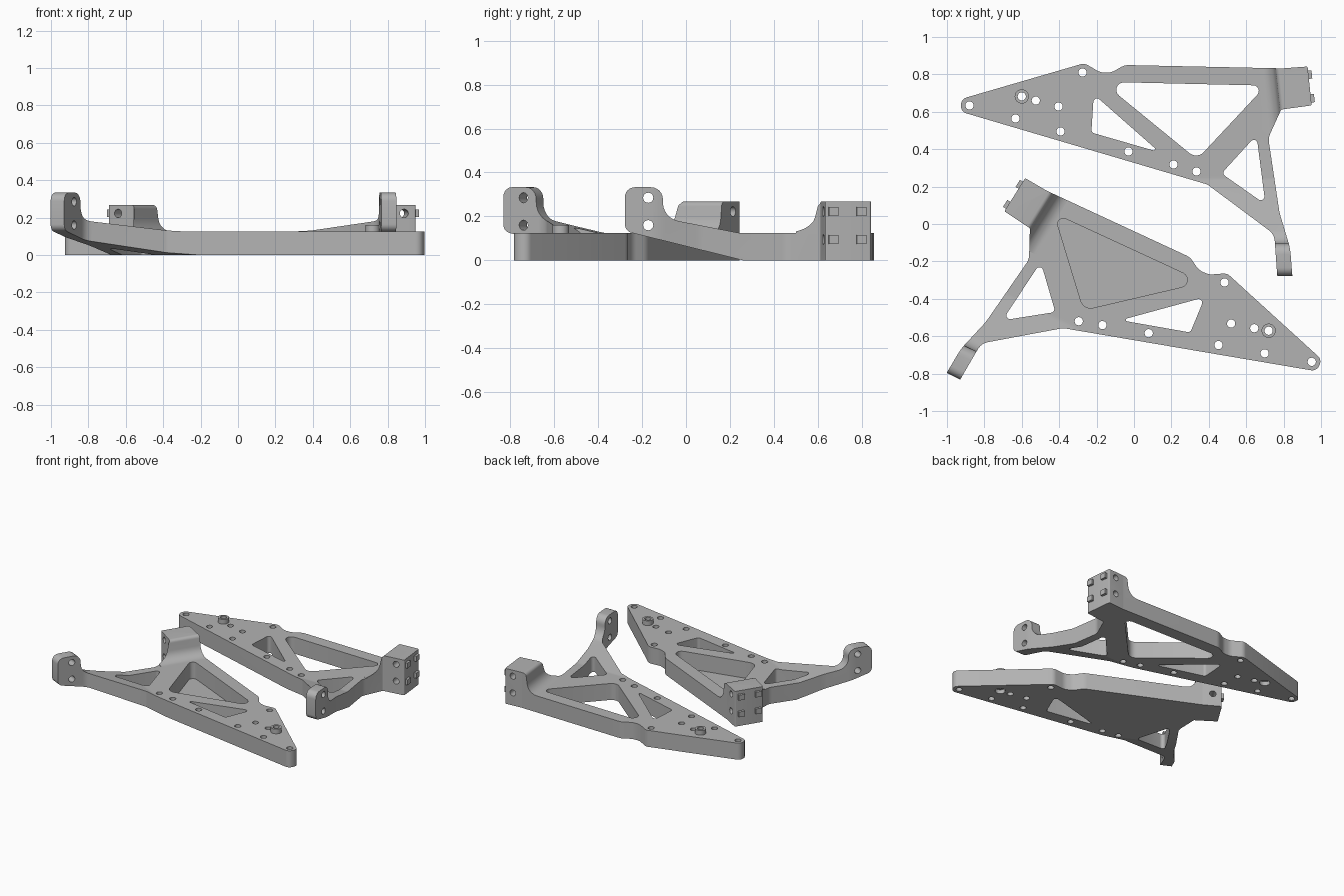
import bpy, bmesh, math
from mathutils import Vector, Matrix

if "Cube" in bpy.data.objects:
    bpy.data.objects.remove(bpy.data.objects["Cube"])

grey = bpy.data.materials.new("light_grey")
grey.diffuse_color = (0.45, 0.45, 0.45, 1)
grey.use_nodes = True
grey.node_tree.nodes["Principled BSDF"].inputs["Base Color"].default_value = grey.diffuse_color


def rounded(corners, steps=6):
    """Polygon with each (x, y, radius) corner replaced by an arc."""
    pts, n = [], len(corners)
    for i, (x, y, r) in enumerate(corners):
        p = Vector((x, y))
        if r == 0:
            pts.append(p)
            continue
        a = (Vector(corners[i - 1][:2]) - p).normalized()
        b = (Vector(corners[(i + 1) % n][:2]) - p).normalized()
        half = a.angle(b) / 2
        centre = p + (a + b).normalized() * (r / math.sin(half))
        t = r / math.tan(half)
        u, v = p + a * t - centre, p + b * t - centre
        sweep = u.angle(v)
        for k in range(steps + 1):
            f = k / steps
            pts.append(centre + (u * math.sin((1 - f) * sweep) + v * math.sin(f * sweep)) / math.sin(sweep))
    return pts


def prism(bm, pts, lo, hi, place):
    """Extrude a 2D polygon from lo to hi; place maps (u, v, w) to a 3D point."""
    bottom = [bm.verts.new(place(p[0], p[1], lo)) for p in pts]
    top = [bm.verts.new(place(p[0], p[1], hi)) for p in pts]
    bm.faces.new(bottom[::-1])
    bm.faces.new(top)
    for i in range(len(pts)):
        j = (i + 1) % len(pts)
        bm.faces.new((bottom[i], bottom[j], top[j], top[i]))


def finish(bm, name):
    bmesh.ops.recalc_face_normals(bm, faces=bm.faces[:])
    me = bpy.data.meshes.new(name)
    bm.to_mesh(me)
    bm.free()
    me.materials.append(grey)
    ob = bpy.data.objects.new(name, me)
    bpy.context.collection.objects.link(ob)
    return ob


def solid(name, pts, lo, hi, place):
    bm = bmesh.new()
    prism(bm, pts, lo, hi, place)
    return finish(bm, name)


def combine(ob, other, operation):
    mod = ob.modifiers.new("cut", 'BOOLEAN')
    mod.operation, mod.solver, mod.object = operation, 'EXACT', other
    bpy.context.view_layer.objects.active = ob
    bpy.ops.object.modifier_apply(modifier=mod.name)
    bpy.data.objects.remove(other)


def circle(x, y, r, n=20):
    return [(x + r * math.cos(2 * math.pi * i / n), y + r * math.sin(2 * math.pi * i / n)) for i in range(n)]


def flat(u, v, w):
    return (u, v, w)


def along_x(u, v, w):
    return (w, u, v)


def along_block(u, v, w):     # the block is skewed slightly in plan
    return (u + 0.105 * (0.72 - w), w, v)


outline = rounded([
    (-.925, .668, .04), (-.925, .60, .04), (.393, .211, .05), (.75, -.055, .08),
    (.769, -.32, 0), (.85, -.32, 0), (.835, -.13, .3), (.778, .06, .3), (.718, .46, .08),
    (.787, .612, .01), (.95, .634, .008), (.928, .842, .008), (.794, .832, .05),
    (-.05, .85, .08), (-.12, .81, .08), (-.18, .81, .08), (-.265, .86, .05)])
windows = [
    [(-.17, .76, .04), (.705, .74, .03), (.337, .346, .055)],
    [(-.215, .693, .02), (.136, .384, .008), (-.228, .489, .02)],
    [(.655, .475, .02), (.703, .105, .02), (.468, .27, .02)]]
holes = [(-.88, .634), (-.60, .682), (-.525, .66), (-.403, .628), (-.634, .564), (-.393, .495),
         (-.275, .81), (-.03, .388), (.211, .318), (.334, .281)]
boss = holes[1]

# Side profile: flat plate, then a leg that rises to a rounded foot
side = rounded([
    (.95, 0, 0), (.26, 0, 0), (-.278, .133, .04), (-.278, .333, .045), (-.105, .333, .055),
    (-.105, .193, .085), (.24, .125, .1), (.95, .125, 0)])
arm = solid("suspension_arm", outline, -.05, .4, flat)
combine(arm, solid("side_envelope", side, -1.1, 1.1, along_x), 'INTERSECT')

# Raised block with a curved ramp at the outer end
ramp = rounded([(.66, 0, 0), (1.1, 0, 0), (1.1, .267, 0), (.772, .267, .025), (.752, .125, .08), (.66, .125, 0)])
block = solid("end_block", outline, -.05, .4, flat)
combine(block, solid("ramp_envelope", ramp, .5, 1.0, along_block), 'INTERSECT')
combine(arm, block, 'UNION')

# Raised collar around one hole
combine(arm, solid("collar", circle(*boss, .038, 24), .05, .16, flat), 'UNION')

# Windows and vertical holes
bm = bmesh.new()
for w in windows:
    prism(bm, rounded(w), -.2, .5, flat)
for x, y in holes:
    prism(bm, circle(x, y, .022), -.2, .5, flat)
combine(arm, finish(bm, "vertical_cutters"), 'DIFFERENCE')
combine(arm, solid("counterbore", circle(*boss, .036, 24), -.1, .03, flat), 'DIFFERENCE')

# Cross holes through the foot and the end block
bm = bmesh.new()
for z in (.16, .285):
    prism(bm, circle(-.172, z, .023), .6, 1.0, along_x)
for z in (.095, .222):
    prism(bm, circle(.878, z, .023), .5, 1.0, along_block)
combine(arm, finish(bm, "cross_cutters"), 'DIFFERENCE')

# Four square pegs on the end face
bm = bmesh.new()
for y in (.672, .798):
    for z in (.095, .222):
        m = (Matrix.Translation((.9395 + .105 * (.738 - y) + .005, y, z))
             @ Matrix.Rotation(math.radians(6), 4, 'Z') @ Matrix.Diagonal((.026, .044, .04, 1)))
        bmesh.ops.create_cube(bm, size=1, matrix=m)
pegs = finish(bm, "end_pegs")

# Opposite-hand copy of every part
place_other = (Matrix.Translation((-.119, -.919, 0)) @ Matrix.Rotation(math.radians(-26.1), 4, 'Z')
               @ Matrix.Diagonal((-1, 1, 1, 1)))
parts = [arm, pegs]
for ob in (arm, pegs):
    me = ob.data.copy()
    me.transform(place_other)
    me.flip_normals()
    twin = bpy.data.objects.new(ob.name + "_opposite", me)
    bpy.context.collection.objects.link(twin)
    parts.append(twin)

bpy.ops.object.select_all(action='DESELECT')
for ob in parts:
    ob.select_set(True)
bpy.context.view_layer.objects.active = arm
bpy.ops.object.shade_smooth_by_angle(angle=math.radians(30))
